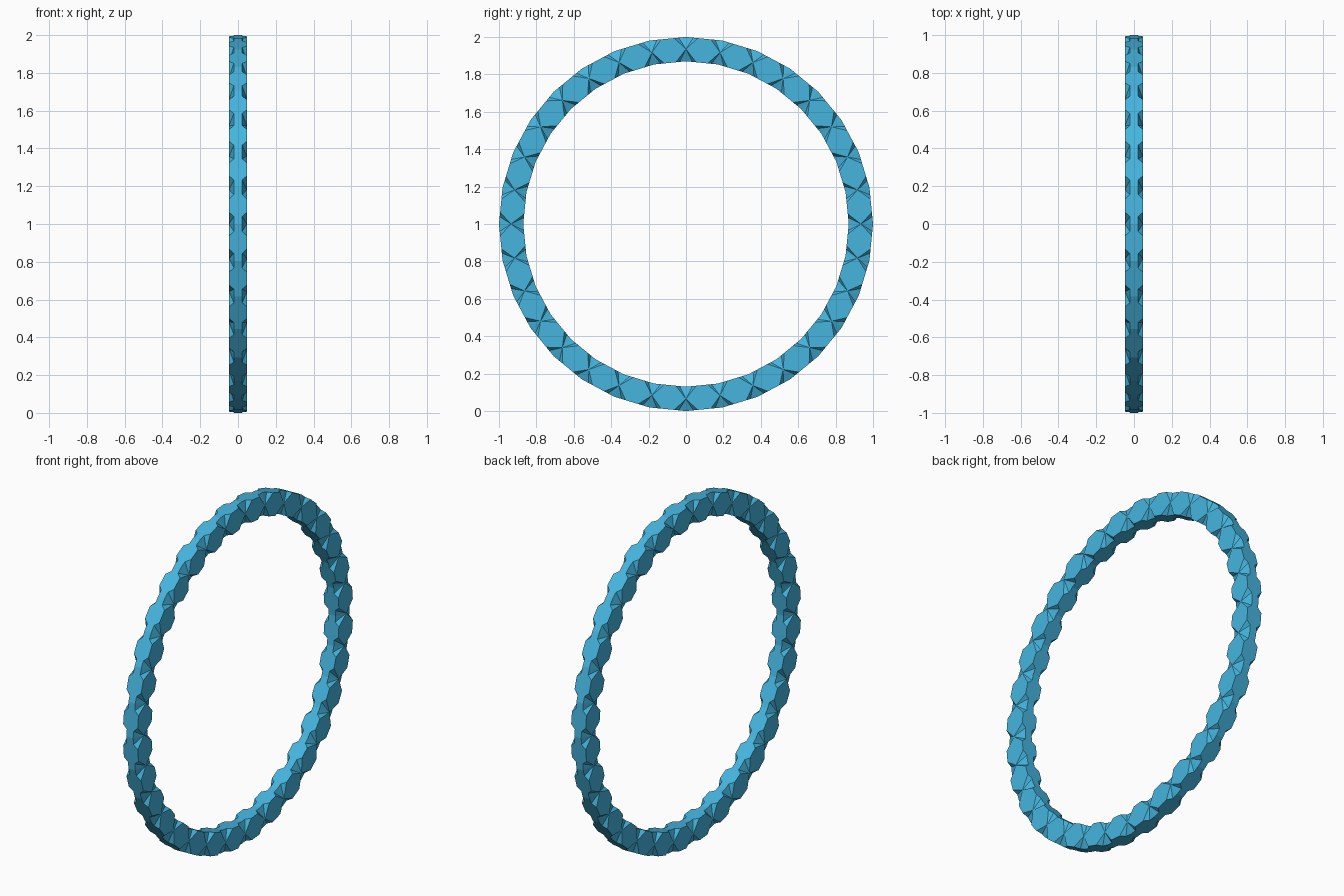
import bpy, bmesh, math

if "Cube" in bpy.data.objects:
    bpy.data.objects.remove(bpy.data.objects["Cube"])

N = 32                       # sides of the ring
R_OUT, R_MID, R_IN = 1.0, 0.935, 0.87
HALF, NECK = 0.047, 0.022    # half width of the band, half width at the notches
A, B = 0.32, 0.2             # notch mouth and notch floor, as a share of one side

mat = bpy.data.materials.new("sky blue")
mat.diffuse_color = (0.06, 0.46, 0.73, 1)
mat.use_nodes = True
mat.node_tree.nodes["Principled BSDF"].inputs["Base Color"].default_value = mat.diffuse_color

bm = bmesh.new()
cache = {}


def vert(x, r, k, t):
    """Vertex at share t along side k of a regular polygon of radius r."""
    if t >= 1:
        k, t = k + 1, 0
    k %= N
    key = (x, r, k, round(t, 4))
    if key not in cache:
        a0, a1 = (2 * math.pi * (k + i) / N for i in (0, 1))
        y = r * ((1 - t) * math.sin(a0) + t * math.sin(a1))
        z = r * ((1 - t) * math.cos(a0) + t * math.cos(a1))
        cache[key] = bm.verts.new((x, y, z + 1))
    return cache[key]


rim = [(0, NECK), (B, NECK), (A, HALF), (1 - A, HALF), (1 - B, NECK), (1, NECK)]
for k in range(N):
    # outer and inner tread faces, waisted at both ends
    for r in (R_OUT, R_IN):
        bm.faces.new([vert(x, r, k, t) for t, x in rim] +
                     [vert(-x, r, k, t) for t, x in reversed(rim)])
    for s in (1, -1):
        # flat hexagon on the side
        left, right = vert(s * HALF, R_MID, k, 0), vert(s * HALF, R_MID, k, 1)
        bm.faces.new([left,
                      vert(s * HALF, R_OUT, k, A), vert(s * HALF, R_OUT, k, 1 - A),
                      right,
                      vert(s * HALF, R_IN, k, 1 - A), vert(s * HALF, R_IN, k, A)])
        # sloping notch facets between the hexagons
        for r in (R_OUT, R_IN):
            for tip, t in ((left, (0, B, A)), (right, (1, 1 - B, 1 - A))):
                p = [vert(s * w, r, k, q) for q, w in zip(t, (NECK, NECK, HALF))]
                bm.faces.new((tip, p[0], p[1]))
                bm.faces.new((tip, p[1], p[2]))

bmesh.ops.recalc_face_normals(bm, faces=bm.faces[:])
mesh = bpy.data.meshes.new("faceted_ring")
bm.to_mesh(mesh)
bm.free()
mesh.materials.append(mat)
ring = bpy.data.objects.new("faceted_ring", mesh)
bpy.context.collection.objects.link(ring)
